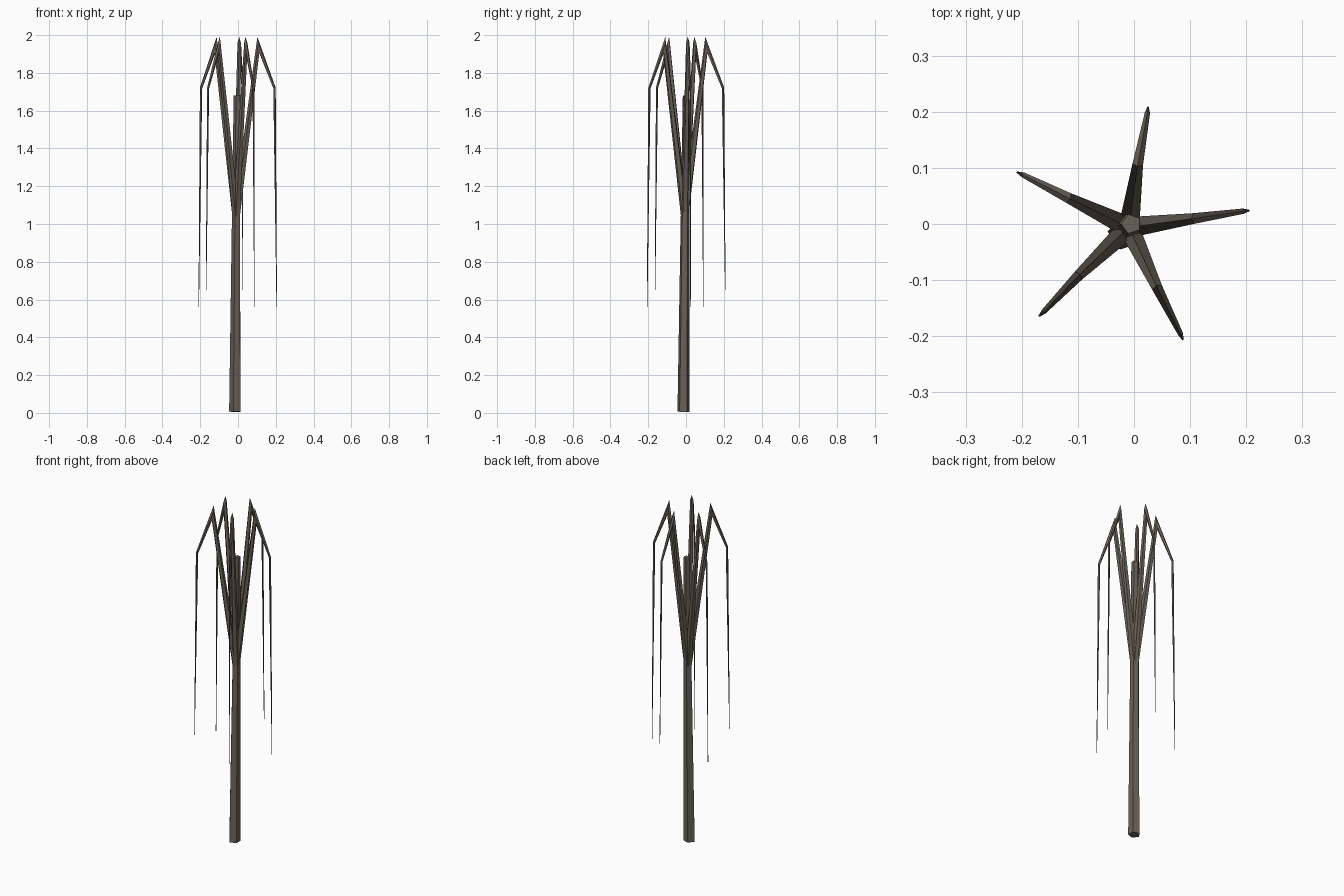
import bpy, bmesh, math
from mathutils import Vector

if "Cube" in bpy.data.objects:
    bpy.data.objects.remove(bpy.data.objects["Cube"])

bark = bpy.data.materials.new("bark")
bark.diffuse_color = (0.14, 0.12, 0.098, 1)
bark.use_nodes = True
bark.node_tree.nodes["Principled BSDF"].inputs["Base Color"].default_value = bark.diffuse_color

SIDES = 5


def limb(name, points, radii, phase=0.0):
    """Flat-faced tapered five-sided tube; radii are (sideways, in the bend plane)."""
    pts = [Vector(p) for p in points]
    heading = Vector((pts[-1].x - pts[0].x, pts[-1].y - pts[0].y, 0)).normalized()
    side = Vector((-heading.y, heading.x, 0))
    bm = bmesh.new()
    rings = []
    for i, (p, (ru, rv)) in enumerate(zip(pts, radii)):
        t = Vector()
        if i > 0:
            t += (p - pts[i - 1]).normalized()
        if i < len(pts) - 1:
            t += (pts[i + 1] - p).normalized()
        t.normalize()
        u = (side - t * side.dot(t)).normalized()
        v = t.cross(u)
        ring = []
        for k in range(SIDES):
            a = phase + 2 * math.pi * k / SIDES
            ring.append(bm.verts.new(p + u * math.cos(a) * ru + v * math.sin(a) * rv))
        rings.append(ring)
    for a, b in zip(rings, rings[1:]):
        for k in range(SIDES):
            n = (k + 1) % SIDES
            bm.faces.new((a[k], a[n], b[n], b[k]))
    bm.faces.new(rings[0][::-1])
    bm.faces.new(rings[-1])
    bmesh.ops.recalc_face_normals(bm, faces=bm.faces)
    mesh = bpy.data.meshes.new(name)
    bm.to_mesh(mesh)
    bm.free()
    mesh.materials.append(bark)
    obj = bpy.data.objects.new(name, mesh)
    bpy.context.collection.objects.link(obj)
    return obj


# Slightly leaning trunk
limb("trunk", [(-0.014, -0.014, 0.006), (-0.005, 0.0, 1.68)],
     [(0.033, 0.033), (0.018, 0.018)], math.radians(32))

# Drooping branches: peak xy, strand end xy, strand end height
branches = [
    ((0.007, 0.108), (0.025, 0.208), 0.65),
    ((0.108, 0.010), (0.205, 0.024), 0.56),
    ((0.042, -0.115), (0.087, -0.206), 0.56),
    ((-0.100, -0.093), (-0.169, -0.164), 0.65),
    ((-0.118, 0.047), (-0.208, 0.092), 0.56),
]
for i, (peak, end, low) in enumerate(branches, 1):
    # The tall narrow ring at the peak is the mitre of the sharp bend
    limb(f"branch_{i}",
         [(-0.009, -0.006, 1.03),
          (*peak, 1.945),
          (end[0] * 0.94, end[1] * 0.94, 1.72),
          (*end, low)],
         [(0.02, 0.02), (0.010, 0.046), (0.005, 0.007), (0.0015, 0.0015)],
         math.pi / 2)
